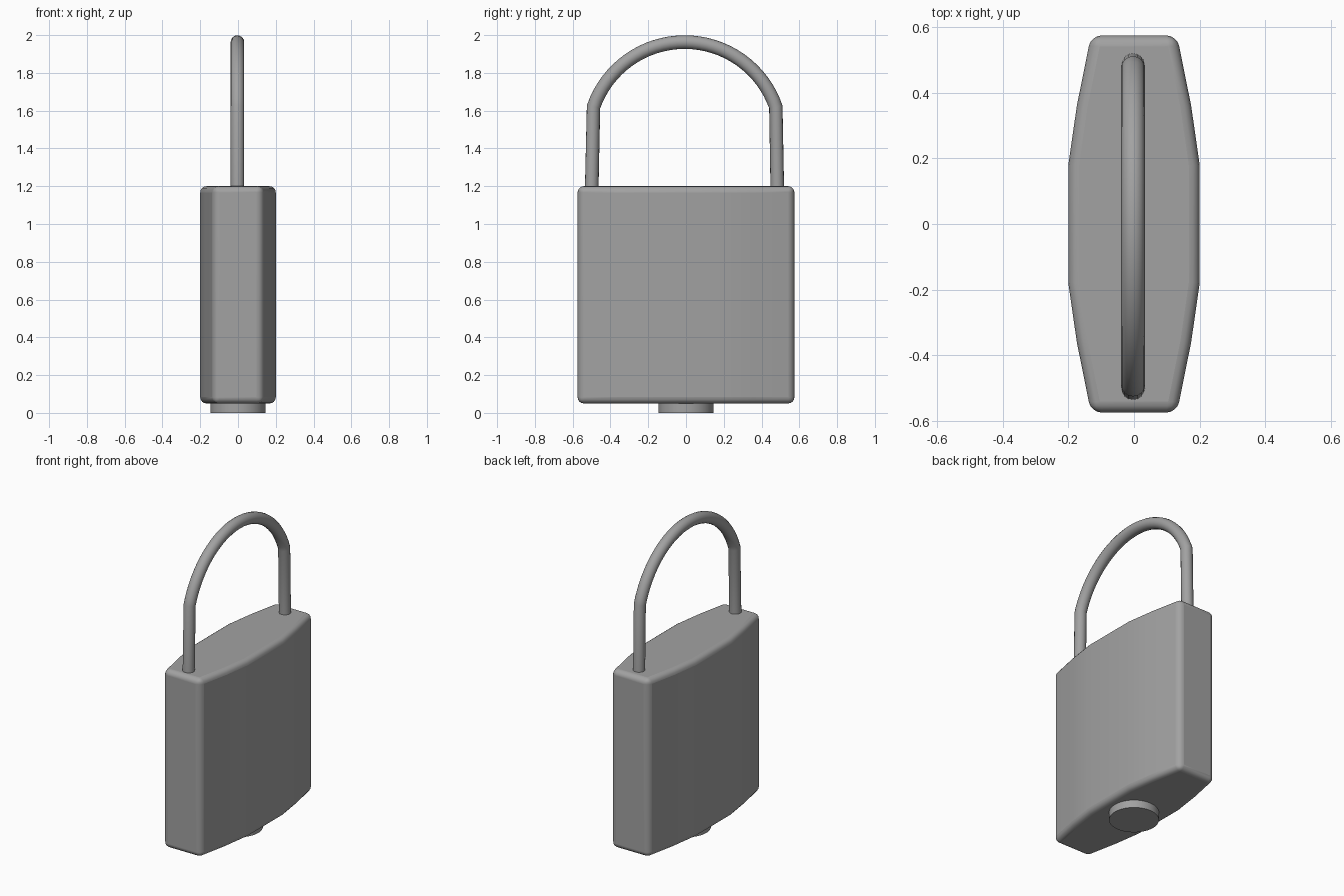
import bpy, bmesh, math

cube = bpy.data.objects.get("Cube")
if cube:
    bpy.data.objects.remove(cube, do_unlink=True)

# Single grey metal
metal = bpy.data.materials.new("grey metal")
metal.use_nodes = True
GREY = (0.36, 0.36, 0.36, 1)
metal.diffuse_color = GREY
metal.node_tree.nodes["Principled BSDF"].inputs["Base Color"].default_value = GREY


def finish(obj, angle=35):
    obj.data.materials.clear()
    obj.data.materials.append(metal)
    bpy.ops.object.select_all(action='DESELECT')
    obj.select_set(True)
    bpy.context.view_layer.objects.active = obj
    if obj.type == 'CURVE':
        bpy.ops.object.convert(target='MESH')
    bpy.ops.object.shade_smooth_by_angle(angle=math.radians(angle))


# Body: barrel-sided outline, mirrored in both axes and extruded upward
BOTTOM, TOP = 0.05, 1.2
quarter = [(0.2, 0.18), (0.174, 0.36), (0.131, 0.574)]
half = [(x, -y) for x, y in reversed(quarter)] + quarter
outline = half + [(-x, -y) for x, y in half]
bm = bmesh.new()
base = bm.faces.new([bm.verts.new((x, y, BOTTOM)) for x, y in outline])
top = bmesh.ops.extrude_face_region(bm, geom=[base])["geom"]
bmesh.ops.translate(bm, vec=(0, 0, TOP - BOTTOM),
                    verts=[v for v in top if isinstance(v, bmesh.types.BMVert)])
bmesh.ops.recalc_face_normals(bm, faces=bm.faces)
mesh = bpy.data.meshes.new("body")
bm.to_mesh(mesh)
bm.free()
body = bpy.data.objects.new("body", mesh)
bpy.context.collection.objects.link(body)
bevel = body.modifiers.new("rounded edges", 'BEVEL')
bevel.width = 0.033
bevel.segments = 4
bevel.limit_method = 'ANGLE'
bevel.angle_limit = math.radians(30)
finish(body)
weighted = body.modifiers.new("clean normals", 'WEIGHTED_NORMAL')
weighted.keep_sharp = True

# Shackle: two straight legs joined by a shallow arc
TUBE, RADIUS, CENTRE_Y, CENTRE_Z = 0.036, 0.511, -0.007, 1.452
STEPS = 32
start = math.radians(19.2)
path = [(-0.003, 0.484, TOP - 0.05)]
for i in range(STEPS + 1):
    a = start + (math.pi - 2 * start) * i / STEPS
    path.append((-0.003, CENTRE_Y + RADIUS * math.cos(a),
                 CENTRE_Z + RADIUS * math.sin(a)))
path.append((-0.003, -0.5, TOP - 0.05))
curve = bpy.data.curves.new("shackle", 'CURVE')
curve.dimensions = '3D'
curve.bevel_depth = TUBE
curve.bevel_resolution = 6
curve.use_fill_caps = True
spline = curve.splines.new('POLY')
spline.points.add(len(path) - 1)
for point, co in zip(spline.points, path):
    point.co = (*co, 1)
shackle = bpy.data.objects.new("shackle", curve)
bpy.context.collection.objects.link(shackle)
finish(shackle)

# Round key cylinder under the body
bpy.ops.mesh.primitive_cylinder_add(vertices=48, radius=0.146, depth=0.1,
                                    location=(0, 0, 0.05))
lock = bpy.context.object
lock.name = "key_cylinder"
finish(lock)
